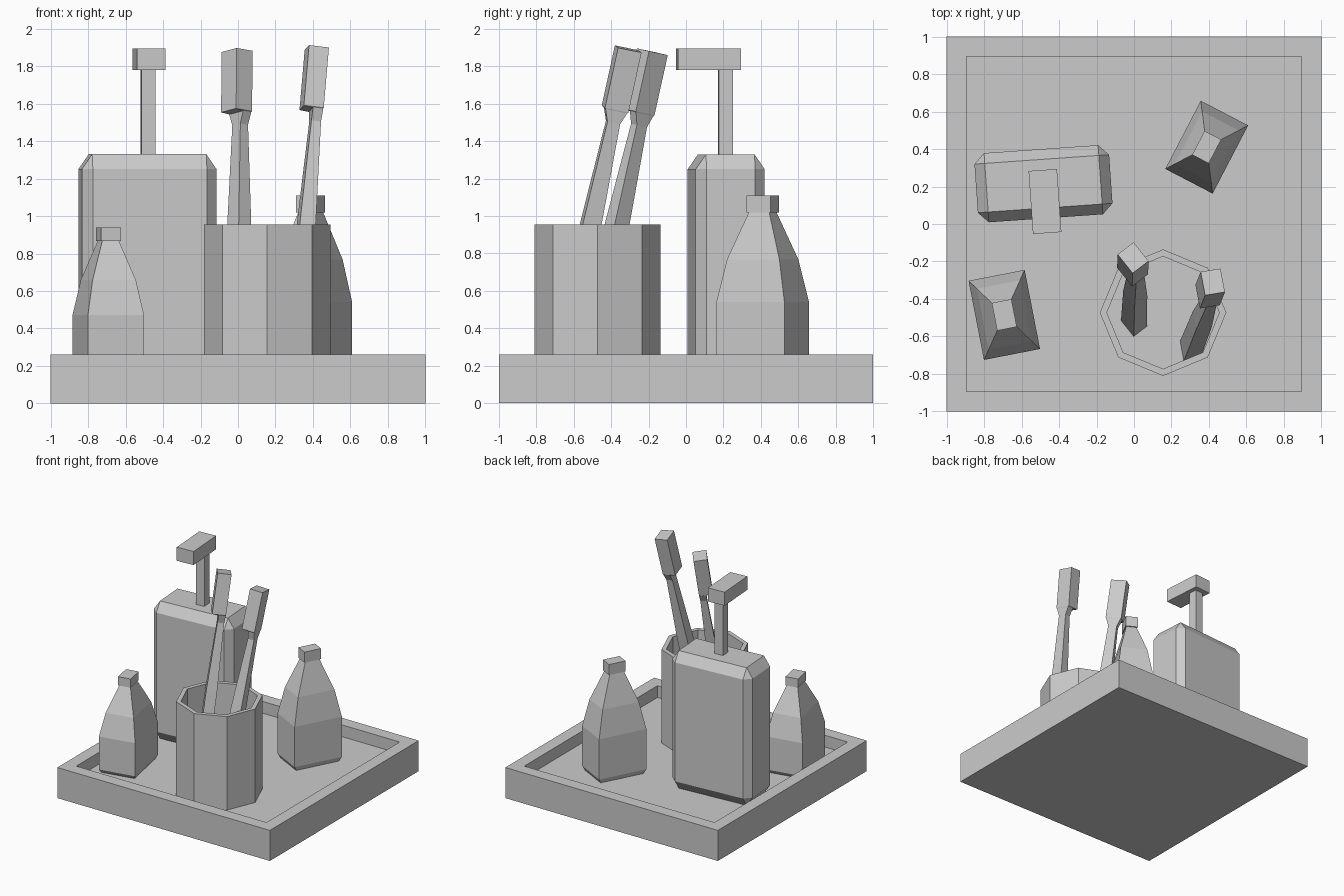
import bpy, bmesh, math
from mathutils import Vector, Quaternion, Matrix

cube = bpy.data.objects.get("Cube")
if cube:
    bpy.data.objects.remove(cube, do_unlink=True)

GREY = (0.6, 0.6, 0.6, 1)
grey = bpy.data.materials.new("plain_grey")
grey.use_nodes = True
grey.diffuse_color = GREY
grey.node_tree.nodes["Principled BSDF"].inputs["Base Color"].default_value = GREY

FLOOR = 0.16
UP = Vector((0, 0, 1))


def finish(name, bm, matrix=Matrix()):
    bmesh.ops.recalc_face_normals(bm, faces=bm.faces)
    mesh = bpy.data.meshes.new(name)
    bm.to_mesh(mesh)
    bm.free()
    mesh.materials.append(grey)
    obj = bpy.data.objects.new(name, mesh)
    obj.matrix_world = matrix
    bpy.context.collection.objects.link(obj)
    return obj


def placed(x, y, z, turn=0):
    return Matrix.Translation((x, y, z)) @ Matrix.Rotation(math.radians(turn), 4, 'Z')


def loft(name, rings, matrix, sides=4):
    """Join rings of (z, x offset, x size, y size); four-sided rings are rectangles."""
    bm = bmesh.new()
    start = math.pi / 4 if sides == 4 else 0
    reach = math.sqrt(0.5) if sides == 4 else 0.5
    loops = []
    for z, off, sx, sy in rings:
        angles = [start + math.tau * i / sides for i in range(sides)]
        loops.append([bm.verts.new((off + sx * reach * math.cos(a), sy * reach * math.sin(a), z))
                      for a in angles])
    for low, high in zip(loops, loops[1:]):
        for i in range(sides):
            j = (i + 1) % sides
            bm.faces.new((low[i], low[j], high[j], high[i]))
    bm.faces.new(loops[0][::-1])
    bm.faces.new(loops[-1])
    return finish(name, bm, matrix)


def box(name, size, matrix):
    sx, sy, sz = size
    return loft(name, [(0, 0, sx, sy), (sz, 0, sx, sy)], matrix)


# Tray with a raised rim
loft("tray", [(0, 0, 2, 2), (0.26, 0, 2, 2), (0.26, 0, 1.79, 1.79), (FLOOR, 0, 1.79, 1.79)],
     Matrix())

# Soap dispenser: bevelled body, stem and spout
bm = bmesh.new()
bmesh.ops.create_cube(bm, size=1)
bmesh.ops.scale(bm, vec=(0.72, 0.37, 0.81), verts=bm.verts)
bmesh.ops.bevel(bm, geom=bm.edges[:], offset=0.055, segments=1, affect='EDGES')
bmesh.ops.scale(bm, vec=(1, 1, 1.445), verts=bm.verts)
finish("dispenser_body", bm, placed(-0.483, 0.215, 0.745, 4))
box("dispenser_stem", (0.075, 0.075, 0.48), placed(-0.48, 0.21, 1.32, 4))
box("dispenser_spout", (0.152, 0.337, 0.115), placed(-0.475, 0.12, 1.78, 4))


# Small bottles with tapered shoulders and square caps
def bottle(side, x, y, turn, width, depth, height):
    place = placed(x, y, FLOOR, turn)
    profile = [(0, 0.9), (0.04, 1), (0.4, 1), (0.64, 0.77), (0.905, 0.3)]
    loft(side + "_bottle", [(t * height, 0, width * s, depth * s) for t, s in profile], place)
    box(side + "_bottle_cap", (width * 0.35, depth * 0.35, height * 0.095),
        place @ Matrix.Translation((0, 0, height * 0.905)))


bottle("right", -0.692, -0.485, 11, 0.305, 0.43, 0.78)
bottle("left", 0.388, 0.41, -27.5, 0.285, 0.41, 0.95)

# Eight-sided hollow cup
loft("cup", [(FLOOR, 0, 0.675, 0.675), (0.955, 0, 0.675, 0.675),
             (0.955, 0, 0.6, 0.6), (0.22, 0, 0.6, 0.6)],
     placed(0.155, -0.473, 0), sides=8)


# Toothbrushes leaning in the cup
def toothbrush(name, foot, top, turn):
    foot, top = Vector(foot), Vector(top)
    axis = top - foot
    rot = UP.rotation_difference(axis) @ Quaternion(UP, math.radians(turn))
    n = axis.length
    loft(name, [(0, 0, 0.09, 0.11), (n - 0.95, 0, 0.085, 0.1), (n - 0.4, 0, 0.052, 0.07),
                (n - 0.335, 0, 0.055, 0.12), (n - 0.33, -0.025, 0.108, 0.13),
                (n, -0.025, 0.108, 0.13)],
         Matrix.Translation(foot) @ rot.to_matrix().to_4x4())


toothbrush("toothbrush_right", (0, -0.53, 0.22), (0.015, -0.165, 1.875), 38)
toothbrush("toothbrush_left", (0.3, -0.67, 0.22), (0.445, -0.305, 1.89), 10)
